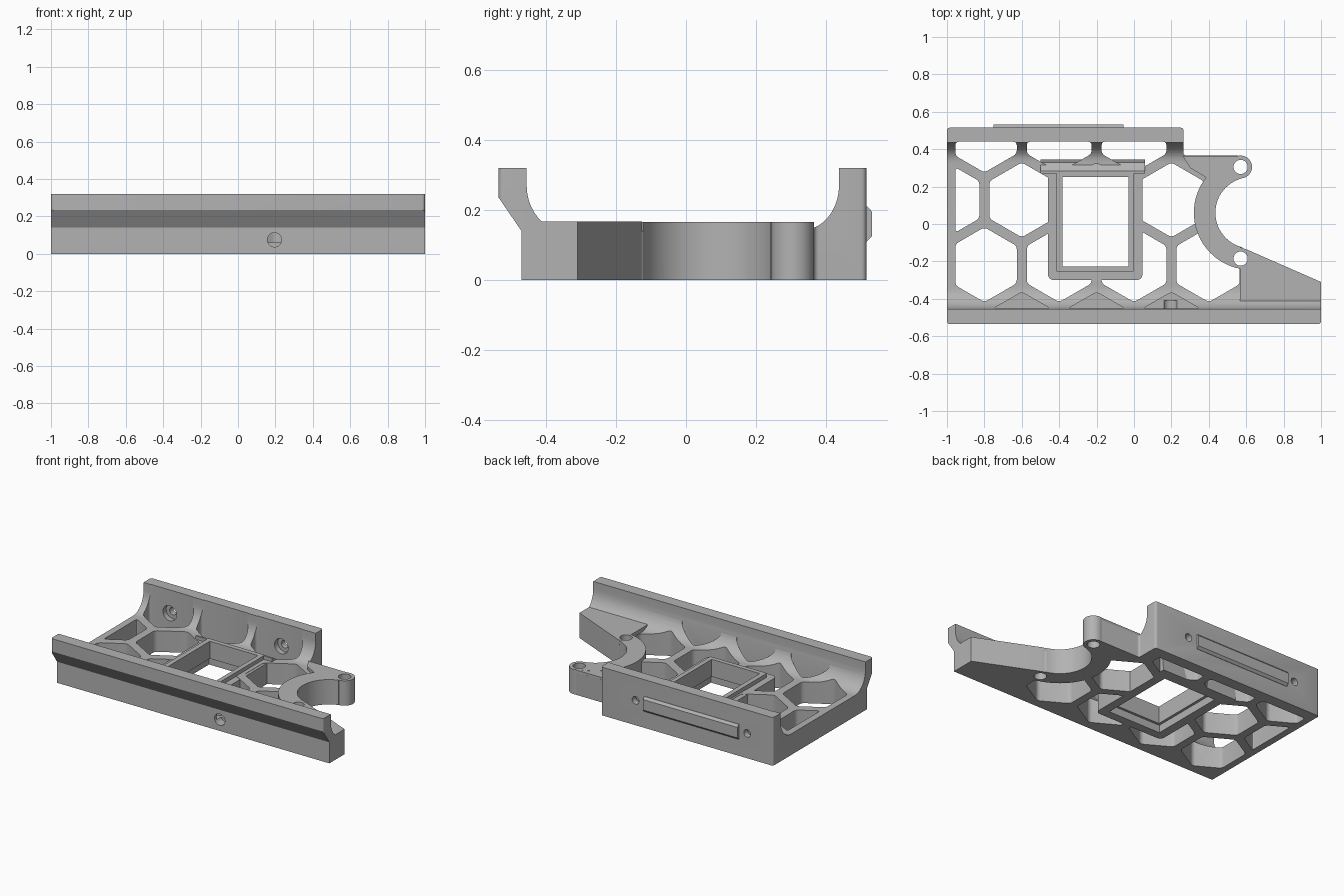
import bpy, bmesh, math
from mathutils import Vector

if "Cube" in bpy.data.objects:
    bpy.data.objects.remove(bpy.data.objects["Cube"])

grey = bpy.data.materials.new("grey plastic")
grey.use_nodes = True
grey.diffuse_color = (0.45, 0.45, 0.45, 1)
grey.node_tree.nodes["Principled BSDF"].inputs["Base Color"].default_value = (0.45, 0.45, 0.45, 1)


def prism(name, points, low, high, axis="z", rounding=0.0):
    """Extrude a 2D outline along z (xy outline), y (xz outline) or x (yz outline)."""
    place = {"z": lambda a, b, h: (a, b, h),
             "y": lambda a, b, h: (a, h, b),
             "x": lambda a, b, h: (h, a, b)}[axis]
    bm = bmesh.new()
    base = bm.faces.new([bm.verts.new(place(a, b, low)) for a, b in points])
    grown = bmesh.ops.extrude_face_region(bm, geom=[base])
    shift = Vector(place(0, 0, high - low))
    bmesh.ops.translate(bm, vec=shift, verts=[v for v in grown["geom"] if isinstance(v, bmesh.types.BMVert)])
    if rounding:
        sides = [e for e in bm.edges
                 if abs((e.verts[0].co - e.verts[1].co).normalized().dot(shift.normalized())) > 0.99]
        bmesh.ops.bevel(bm, geom=sides, offset=rounding, segments=4, profile=0.5, affect="EDGES")
    bmesh.ops.recalc_face_normals(bm, faces=bm.faces)
    mesh = bpy.data.meshes.new(name)
    bm.to_mesh(mesh)
    bm.free()
    ob = bpy.data.objects.new(name, mesh)
    ob.data.materials.append(grey)
    bpy.context.collection.objects.link(ob)
    return ob


def rect(x0, x1, y0, y1):
    return [(x0, y0), (x1, y0), (x1, y1), (x0, y1)]


def arc(cx, cy, rx, ry, start, end, n):
    return [(cx + rx * math.cos(math.radians(start + (end - start) * i / n)),
             cy + ry * math.sin(math.radians(start + (end - start) * i / n))) for i in range(n + 1)]


def circle(cx, cy, r, n=32):
    return arc(cx, cy, r, r, 0, 360, n)[:-1]


def clip(points, axis, limit, sign):
    """Keep the side of a convex outline where sign * (coordinate - limit) <= 0."""
    out = []
    for p, q in zip(points, points[1:] + points[:1]):
        dp, dq = sign * (p[axis] - limit), sign * (q[axis] - limit)
        if dp <= 0:
            out.append(p)
        if dp * dq < 0:
            t = dp / (dp - dq)
            out.append((p[0] + t * (q[0] - p[0]), p[1] + t * (q[1] - p[1])))
    return out


def combine(target, other, operation):
    mod = target.modifiers.new("combine", "BOOLEAN")
    mod.object, mod.operation, mod.solver = other, operation, "EXACT"
    bpy.context.view_layer.objects.active = target
    bpy.ops.object.modifier_apply(modifier=mod.name)
    bpy.data.objects.remove(other)


FLOOR, TOP, RIM = 0.14, 0.32, 0.165
CLAMP = (0.625, 0.06)

# Channel section: overhanging front wall, filleted floor, back wall
section = [(-0.47, 0), (-0.47, 0.14), (-0.535, 0.235), (-0.535, TOP), (-0.455, TOP)]
section += arc(-0.345, 0.27, 0.11, 0.13, 180, 270, 10)
section += arc(0.327, 0.27, 0.11, 0.13, 270, 360, 10)
section += [(0.437, TOP), (0.515, TOP), (0.515, 0)]
body = prism("mount_body", section, -1, 1, "x")

# Plan outline with the stepped right side
outline = [(-1, -0.535), (1, -0.535), (1, -0.31), (0.6, -0.135), (0.57, -0.125),
           (0.57, 0.365), (0.265, 0.365), (0.265, 0.515), (-1, 0.515)]
combine(body, prism("outline", outline, -0.1, 0.5, "z", 0.015), "INTERSECT")

# Honeycomb: through cells, and blind pockets along the front wall
pitch, radius = 0.4, 0.2
for row in range(4):
    cy = -0.5639 + row * pitch * math.sqrt(3) / 2
    first = -0.8 if row % 2 else -1.0
    for col in range(4):
        cx = first + col * pitch
        if (row == 0 and col == 0) or (row == 3 and col == 3):
            continue
        cell = [(cx + radius * math.sin(math.radians(a)), cy + radius * math.cos(math.radians(a)))
                for a in range(0, 360, 60)]
        for axis, limit, sign in ((0, -0.955, -1), (0, 0.565, 1), (1, -0.452, -1), (1, 0.44, 1)):
            cell = clip(cell, axis, limit, sign)
        bottom = 0.06 if row == 0 else -0.1
        combine(body, prism("cell", cell, bottom, 0.5, "z", 0.018), "DIFFERENCE")

# Window pad with a raised rim and a ramp behind it
combine(body, prism("window_pad", rect(-0.46, 0.045, -0.3, 0.3), 0, FLOOR - 0.002, "z", 0.03), "UNION")
ramp = [(0.27, 0), (0.345, 0), (0.33, FLOOR - 0.01), (0.283, RIM - 0.002), (0.27, RIM - 0.002)]
combine(body, prism("window_ramp", ramp, -0.5, 0.06, "x"), "UNION")
combine(body, prism("window_rim", rect(-0.415, 0.0, -0.257, 0.283), 0.02, RIM, "z", 0.01), "UNION")
combine(body, prism("window", rect(-0.383, -0.03, -0.227, 0.252), -0.1, 0.5), "DIFFERENCE")
combine(body, prism("window_step", rect(-0.4, -0.013, -0.243, 0.268), -0.1, 0.05), "DIFFERENCE")

# Clamp: half ring, rounded tip, shoulder and tapered arm
ring = arc(*CLAMP, 0.305, 0.305, 100.4, 259.6, 32)
combine(body, prism("clamp_ring", ring, 0, RIM), "UNION")
combine(body, prism("clamp_tip", circle(0.57, 0.305, 0.061), 0, RIM), "UNION")
shoulder = [(0.26, 0.364), (0.57, 0.364), (0.57, 0.25), (0.4, 0.24), (0.3, 0.3)]
combine(body, prism("shoulder", shoulder, 0, RIM - 0.001), "UNION")
arm = [(0.568, -0.125), (0.6, -0.135), (1, -0.31), (1, -0.462), (0.568, -0.462)]
combine(body, prism("arm", arm, 0, RIM + 0.001), "UNION")
combine(body, prism("clamp_bore", circle(*CLAMP, 0.19, 64), -0.1, 0.28), "DIFFERENCE")
for y in (0.305, -0.185):
    combine(body, prism("clamp_hole", circle(0.57, y, 0.038), -0.1, 0.28), "DIFFERENCE")

# Screw holes: counterbored pair in the back wall, one in the front wall
for x in (-0.81, 0.01):
    combine(body, prism("back_hole", circle(x, 0.165, 0.025), 0.4, 0.6, "y"), "DIFFERENCE")
    combine(body, prism("back_counterbore", circle(x, 0.165, 0.05), 0.4, 0.475, "y"), "DIFFERENCE")
combine(body, prism("front_hole", circle(0.195, 0.075, 0.038), -0.6, -0.41, "y"), "DIFFERENCE")

# Raised bar with chamfered edges on the back wall
bar = [(0.51, 0.11), (0.517, 0.11), (0.531, 0.125), (0.531, 0.195), (0.517, 0.21), (0.51, 0.21)]
back_bar = prism("back_bar", bar, -0.75, -0.055, "x")

for ob in (body, back_bar):
    bpy.ops.object.select_all(action="DESELECT")
    ob.select_set(True)
    bpy.context.view_layer.objects.active = ob
    bpy.ops.object.shade_smooth_by_angle(angle=math.radians(30))
